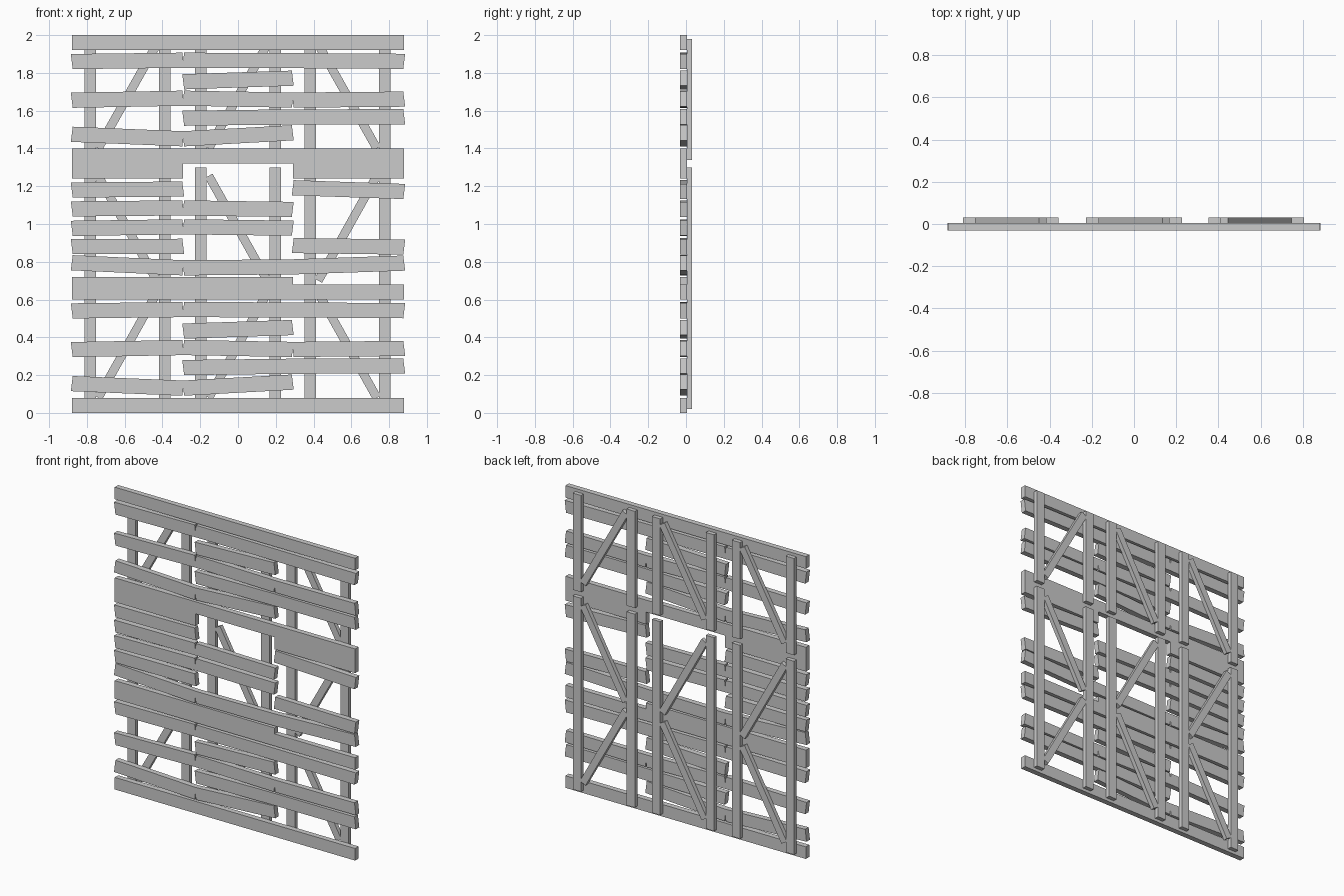
import bpy, bmesh, math

if "Cube" in bpy.data.objects:
    bpy.data.objects.remove(bpy.data.objects["Cube"])

FRONT, MID, BACK = -0.032, 0.004, 0.031   # planks in front, battens behind
JOINTS = (-0.88, -0.29, 0.29, 0.88)       # edges of the three bays
BAYS = (-0.585, 0.0, 0.58)                # bay centres


def prism(name, outline, y0, y1):
    """Extrude an x-z outline between two depths."""
    bm = bmesh.new()
    face = bm.faces.new([bm.verts.new((x, y0, z)) for x, z in outline])
    top = bmesh.ops.extrude_face_region(bm, geom=[face])["geom"]
    for v in top:
        if isinstance(v, bmesh.types.BMVert):
            v.co.y = y1
    bmesh.ops.recalc_face_normals(bm, faces=bm.faces[:])
    mesh = bpy.data.meshes.new(name)
    bm.to_mesh(mesh)
    bm.free()
    bpy.context.collection.objects.link(bpy.data.objects.new(name, mesh))


def plank(name, bay, za, zb, h=0.08, skew=0.005):
    """Board across one bay, centre height za at left and zb at right."""
    a, b = JOINTS[bay], JOINTS[bay + 1]
    k = skew if zb <= za else -skew
    prism(name, [(a - k, za - h / 2), (b - k, zb - h / 2),
                 (b + k, zb + h / 2), (a + k, za + h / 2)], FRONT, MID)


def row(name, bays, heights, base=0.0):
    """Run of neighbouring boards; heights are given at the bay joints."""
    for i, bay in enumerate(bays):
        flat = len(set(heights)) == 1
        plank(name, bay, base + heights[i], base + heights[i + 1],
              skew=0 if flat else 0.005)


def brace(name, x0, z0, x1, z1, w=0.046):
    """Diagonal strip behind the boards."""
    d = math.hypot(x1 - x0, z1 - z0)
    nx, nz = -(z1 - z0) / d * w / 2, (x1 - x0) / d * w / 2
    prism(name, [(x0 + nx, z0 + nz), (x0 - nx, z0 - nz),
                 (x1 - nx, z1 - nz), (x1 + nx, z1 + nz)], MID, BACK)


# Upper and lower sections share one board layout
ALL = (0, 1, 2)
for part, base in (("lower", 0.0), ("upper", 1.32)):
    row(part + "_rail", ALL, (0.64,) * 4, base)
    row(part + "_rail", ALL, (0.04,) * 4, base)
    row(part + "_plank", ALL, (0.54, 0.547, 0.545, 0.541), base)
    row(part + "_plank", (1,), (0.433, 0.452), base)
    row(part + "_plank", ALL, (0.335, 0.346, 0.336, 0.341), base)
    row(part + "_plank", (1, 2), (0.240, 0.247, 0.248), base)
    row(part + "_plank", (0, 1), (0.155, 0.131, 0.163), base)

# Middle section with the window opening
for bay in (0, 2):
    plank("middle_rail", bay, 1.28, 1.28, skew=0)
row("middle_plank", (0,), (1.18, 1.185))
row("middle_plank", (2,), (1.192, 1.172))
row("middle_plank", (0, 1), (1.08, 1.085, 1.077))
row("middle_plank", (0, 1), (0.977, 0.985, 0.978))
row("middle_plank", (0,), (0.88, 0.882))
row("middle_plank", (2,), (0.886, 0.878))
row("middle_plank", ALL, (0.795, 0.768, 0.773, 0.793))
for bay in (0, 1):
    plank("middle_rail", bay, 0.70, 0.70, h=0.04, skew=0)

# Battens and diagonal braces behind each bay
for bay, cx in enumerate(BAYS):
    for x in (cx - 0.197, cx + 0.197):
        for z0, z1 in ((0.02, 1.30), (1.34, 1.98)):
            prism("batten", [(x - 0.03, z0), (x + 0.03, z0),
                             (x + 0.03, z1), (x - 0.03, z1)], MID, BACK)
    s = -1 if bay == 2 else 1
    r = 0.155 * s
    brace("lower_brace", cx - r, 0.08, cx + r, 0.635)
    brace("middle_brace", cx - r, 1.255, cx + r, 0.70)
    brace("upper_brace", cx - r, 1.40, cx + r, 1.95)
